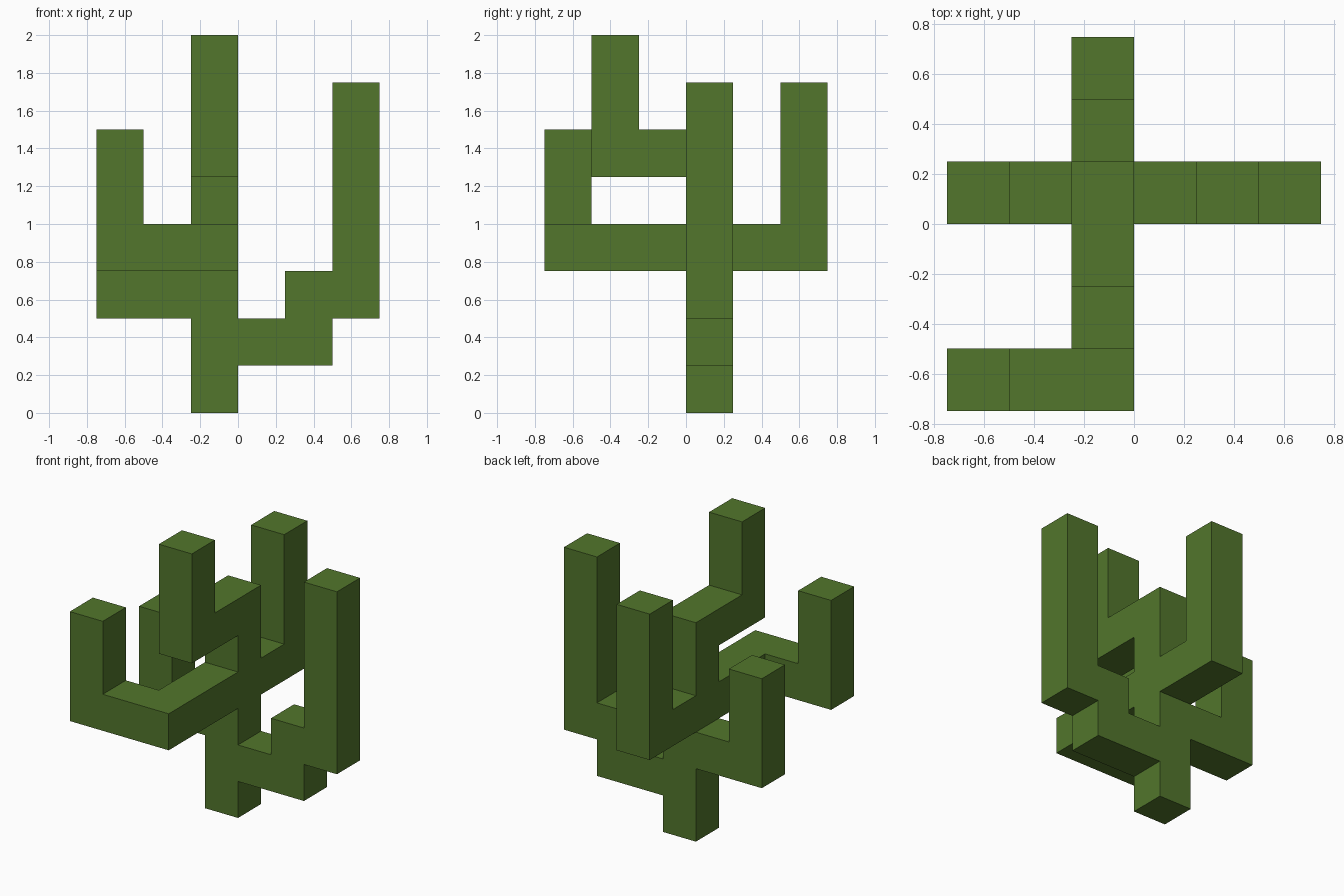
import bpy
import bmesh
from mathutils import Vector

cube = bpy.data.objects.get("Cube")
if cube:
    bpy.data.objects.remove(cube, do_unlink=True)

CELL = 0.25

green = bpy.data.materials.new("cactus_green")
green.use_nodes = True
green.diffuse_color = (0.084, 0.181, 0.025, 1)
green.node_tree.nodes["Principled BSDF"].inputs["Base Color"].default_value = green.diffuse_color

# Each part follows a path of square blocks: start cell, then runs of (axis, steps)
PARTS = {
    "trunk": ((-1, 0, 0), [("z", 5)]),
    "right_arm": ((-2, 0, 2), [("x", -1), ("z", 2)]),
    "left_arm": ((0, 0, 1), [("x", 1), ("z", 1), ("x", 1), ("z", 4)]),
    "back_arm": ((-1, 1, 3), [("y", 1), ("z", 3)]),
    "front_lower_arm": ((-1, -1, 3), [("y", -2), ("x", -2), ("z", 2)]),
    "front_upper_arm": ((-1, -1, 5), [("y", -1), ("z", 2)]),
}


def trace(start, runs):
    """List the cells passed along a path."""
    cells = [start]
    for axis, steps in runs:
        for _ in range(abs(steps)):
            cell = list(cells[-1])
            cell["xyz".index(axis)] += 1 if steps > 0 else -1
            cells.append(tuple(cell))
    return cells


def build(name, cells, occupied):
    """Skin the exposed sides of the cells, then merge flat areas."""
    bm = bmesh.new()
    for cell in cells:
        centre = Vector(cell) + Vector((0.5, 0.5, 0.5))
        for axis in range(3):
            for sign in (-1, 1):
                normal = Vector((0, 0, 0))
                normal[axis] = sign
                if tuple(int(c + n) for c, n in zip(cell, normal)) in occupied:
                    continue
                u = Vector((0, 0, 0))
                u[(axis + 1) % 3] = 0.5
                v = normal.cross(u)
                middle = centre + normal / 2
                corners = (middle - u - v, middle + u - v, middle + u + v, middle - u + v)
                bm.faces.new([bm.verts.new(p * CELL) for p in corners])
    bmesh.ops.remove_doubles(bm, verts=bm.verts[:], dist=0.001)
    bmesh.ops.dissolve_limit(bm, angle_limit=0.02, verts=bm.verts[:], edges=bm.edges[:])
    mesh = bpy.data.meshes.new(name)
    bm.to_mesh(mesh)
    bm.free()
    mesh.materials.append(green)
    bpy.context.collection.objects.link(bpy.data.objects.new(name, mesh))


paths = {name: trace(*path) for name, path in PARTS.items()}
occupied = {cell for cells in paths.values() for cell in cells}
for name, cells in paths.items():
    build(name, cells, occupied)
